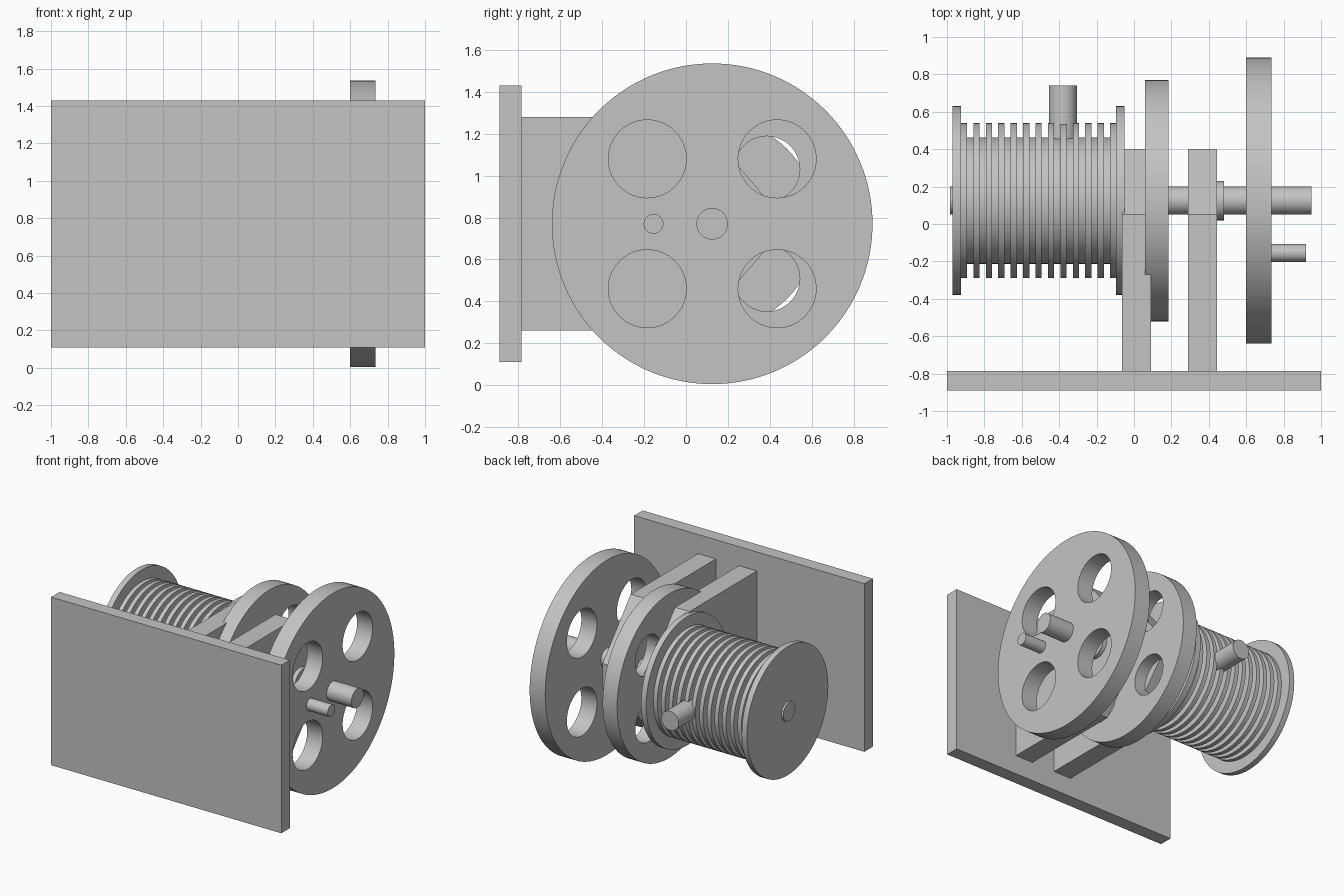
import bpy, bmesh, math
from mathutils import Matrix

if "Cube" in bpy.data.objects:
    bpy.data.objects.remove(bpy.data.objects["Cube"], do_unlink=True)

AY, AZ = 0.125, 0.77          # axle line

grey = bpy.data.materials.new("plain_grey")
grey.use_nodes = True
colour = (0.55, 0.55, 0.55, 1)
grey.diffuse_color = colour
grey.node_tree.nodes["Principled BSDF"].inputs["Base Color"].default_value = colour


def finish(name, bm, smooth=True):
    bmesh.ops.recalc_face_normals(bm, faces=bm.faces)
    mesh = bpy.data.meshes.new(name)
    bm.to_mesh(mesh)
    bm.free()
    mesh.materials.append(grey)
    obj = bpy.data.objects.new(name, mesh)
    bpy.context.collection.objects.link(obj)
    if smooth:
        shade(obj)
    return obj


def select(obj):
    bpy.ops.object.select_all(action='DESELECT')
    obj.select_set(True)
    bpy.context.view_layer.objects.active = obj


def shade(obj):
    select(obj)
    bpy.ops.object.shade_smooth_by_angle(angle=math.radians(30))


def add_rod(bm, x0, x1, r, y=AY, z=AZ, sides=96):
    """Closed cylinder along x."""
    m = Matrix.Translation(((x0 + x1) / 2, y, z)) @ Matrix.Rotation(math.pi / 2, 4, 'Y')
    bmesh.ops.create_cone(bm, cap_ends=True, segments=sides, radius1=r,
                          radius2=r, depth=x1 - x0, matrix=m)


def rod(name, *args, **kw):
    bm = bmesh.new()
    add_rod(bm, *args, **kw)
    return finish(name, bm)


def prism(name, x0, x1, profile):
    """Side profile in (y, z), extruded along x."""
    bm = bmesh.new()
    face = bm.faces.new([bm.verts.new((x0, y, z)) for y, z in profile])
    top = bmesh.ops.extrude_face_region(bm, geom=[face])["geom"]
    bmesh.ops.translate(bm, vec=(x1 - x0, 0, 0),
                        verts=[v for v in top if isinstance(v, bmesh.types.BMVert)])
    return finish(name, bm, smooth=False)


def wheel(name, x0, x1, r):
    """Disc with four round holes."""
    bm = bmesh.new()
    add_rod(bm, x0, x1, r, sides=128)
    disc = finish(name, bm, smooth=False)
    bm = bmesh.new()
    off = 0.405 * r
    for sy in (-1, 1):
        for sz in (-1, 1):
            add_rod(bm, x0 - 0.1, x1 + 0.1, 0.243 * r, AY + sy * off, AZ + sz * off, 64)
    cutter = finish(name + "_cutter", bm, smooth=False)
    cutter.hide_render = True
    mod = disc.modifiers.new("holes", 'BOOLEAN')
    mod.operation, mod.solver, mod.object = 'DIFFERENCE', 'EXACT', cutter
    select(disc)
    bpy.ops.object.modifier_apply(modifier=mod.name)
    bpy.data.objects.remove(cutter, do_unlink=True)
    shade(disc)


# Mounting plate and the two tapered brackets
prism("mounting_plate", -1, 1,
      [(-0.89, 0.11), (-0.785, 0.11), (-0.785, 1.43), (-0.89, 1.43)])
upper = [(-0.785, 1.28), (0.05, 1.28), (0.4, 0.87)]
bracket = upper + [(y, 2 * AZ - z) for y, z in reversed(upper)]
prism("inner_bracket", -0.065, 0.09, bracket)
prism("outer_bracket", 0.29, 0.445, bracket)

# Axle with its collar
rod("axle", -0.985, 0.95, 0.075, sides=48)
rod("axle_collar", 0.445, 0.48, 0.105, sides=48)

# Wheels and crank handle
wheel("gear_wheel", 0.06, 0.185, 0.645)
wheel("hand_wheel", 0.6, 0.735, 0.765)
rod("crank_handle", 0.735, 0.92, 0.047, y=-0.155, sides=32)

# Drum: stepped profile of flanges and ribs spun about the axle
start, end, ribs = -0.925, -0.095, 13
step = (end - start) / (2 * ribs - 1)
bands = [(-0.97, start, 0.505)]
for i in range(2 * ribs - 1):
    bands.append((start + i * step, start + (i + 1) * step, 0.338 if i % 2 else 0.415))
bands.append((end, -0.05, 0.505))
points = [(bands[0][0], 0)]
for x0, x1, r in bands:
    points += [(x0, r), (x1, r)]
points.append((bands[-1][1], 0))
bm = bmesh.new()
verts = [bm.verts.new((x, AY, AZ + r)) for x, r in points]
edges = [bm.edges.new(pair) for pair in zip(verts, verts[1:])]
bmesh.ops.spin(bm, geom=verts + edges, cent=(0, AY, AZ), axis=(1, 0, 0),
               angle=2 * math.pi, steps=96, use_merge=True)
bmesh.ops.remove_doubles(bm, verts=bm.verts, dist=0.0001)
finish("cable_drum", bm)

# Peg at the back of the drum
bm = bmesh.new()
bmesh.ops.create_cone(bm, cap_ends=True, segments=48, radius1=0.075, radius2=0.075,
                      depth=0.34, matrix=Matrix.Translation((-0.38, 0.57, AZ))
                      @ Matrix.Rotation(math.pi / 2, 4, 'X'))
finish("drum_peg", bm)
